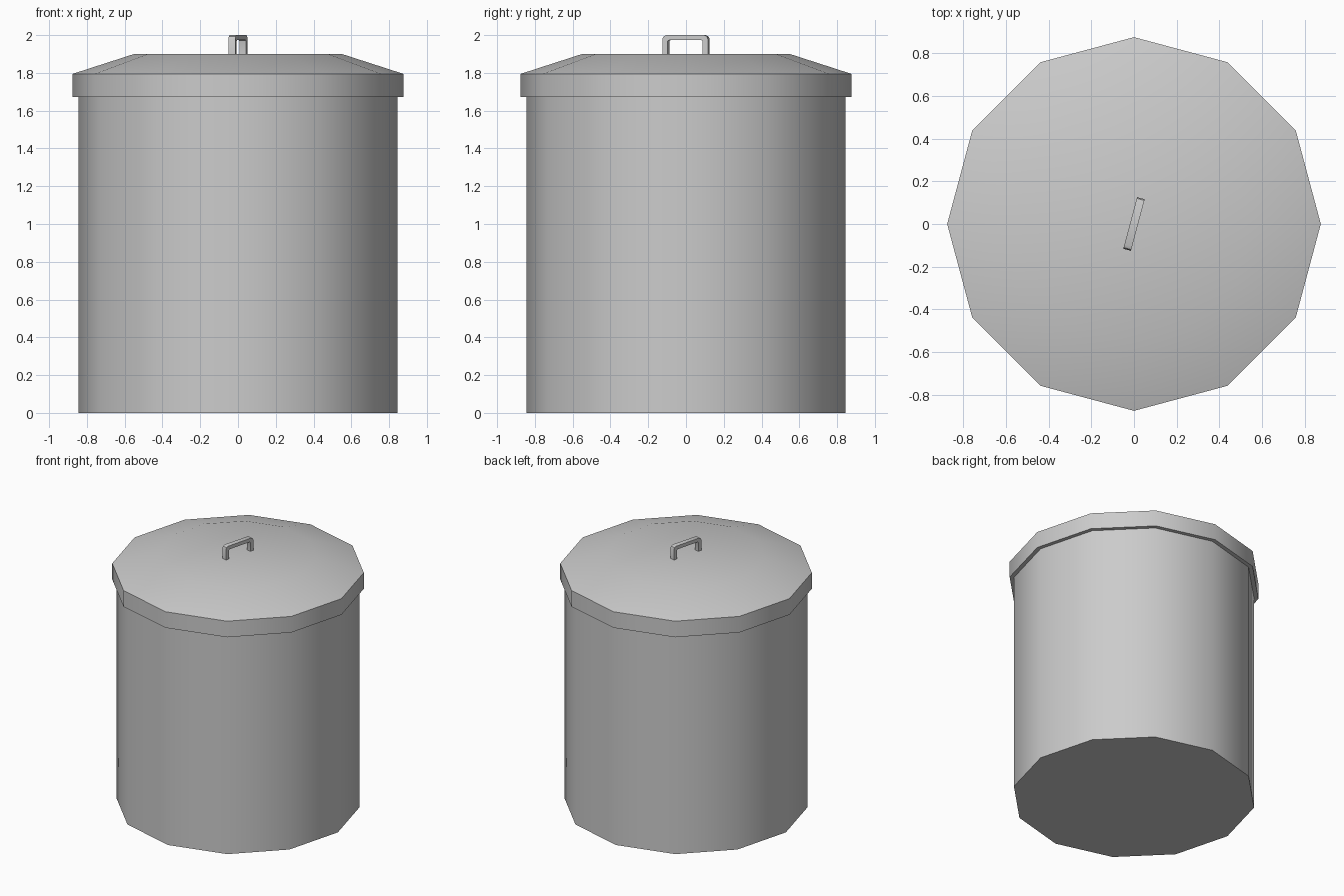
import bpy, bmesh, math

if "Cube" in bpy.data.objects:
    bpy.data.objects.remove(bpy.data.objects["Cube"])

SIDES = 12


def finish(name, bm):
    bmesh.ops.recalc_face_normals(bm, faces=bm.faces)
    mesh = bpy.data.meshes.new(name)
    bm.to_mesh(mesh)
    bm.free()
    obj = bpy.data.objects.new(name, mesh)
    bpy.context.collection.objects.link(obj)
    bpy.ops.object.select_all(action='DESELECT')
    obj.select_set(True)
    bpy.context.view_layer.objects.active = obj
    bpy.ops.object.shade_smooth_by_angle(angle=math.radians(35))
    return obj


def lathe(name, profile):
    """Stack 12-sided rings from (radius, z) points and cap both ends."""
    bm = bmesh.new()
    rings = [[bm.verts.new((r * math.cos(math.tau * i / SIDES),
                            r * math.sin(math.tau * i / SIDES), z))
              for i in range(SIDES)] for r, z in profile]
    for a, b in zip(rings, rings[1:]):
        for i in range(SIDES):
            j = (i + 1) % SIDES
            bm.faces.new((a[i], a[j], b[j], b[i]))
    bm.faces.new(rings[0])
    bm.faces.new(rings[-1])
    return finish(name, bm)


# Can body
lathe("bin_body", [(0.845, 0), (0.845, 1.72)])

# Lid with overhanging rim, sloped shoulder and flat top
lathe("lid", [(0.83, 1.70), (0.845, 1.672), (0.875, 1.672), (0.875, 1.795), (0.55, 1.90)])

# Handle: bracket swept as paired outer and inner outlines
half = [((0.125, 1.89), (0.096, 1.89)),
        ((0.125, 1.978), (0.096, 1.966)),
        ((0.119, 1.993), (0.094, 1.971)),
        ((0.104, 2.0), (0.088, 1.973))]
path = half + [((-o[0], o[1]), (-i[0], i[1])) for o, i in reversed(half)]
W = 0.0185
bm = bmesh.new()
sections = [[bm.verts.new((x, p[0], p[1])) for x, p in
             ((-W, o), (W, o), (W, i), (-W, i))] for o, i in path]
for a, b in zip(sections, sections[1:]):
    for k in range(4):
        m = (k + 1) % 4
        bm.faces.new((a[k], a[m], b[m], b[k]))
bm.faces.new(sections[0])
bm.faces.new(sections[-1])
handle = finish("lid_handle", bm)
handle.rotation_euler.z = math.radians(-15)
